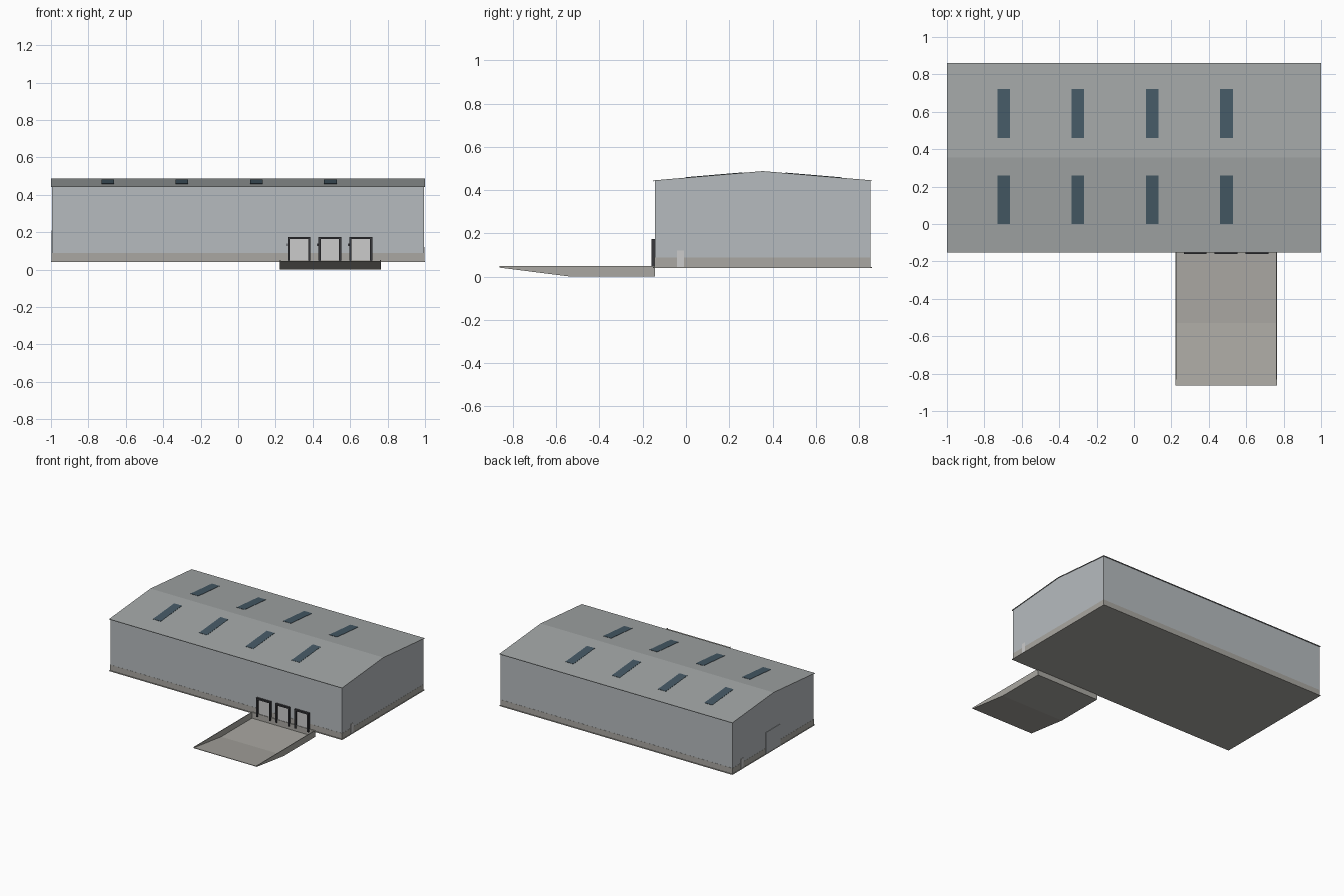
import bpy, bmesh

if "Cube" in bpy.data.objects:
    bpy.data.objects.remove(bpy.data.objects["Cube"])

def mat(name, c):
    m = bpy.data.materials.new(name)
    m.diffuse_color = (*c, 1)
    m.use_nodes = True
    m.node_tree.nodes["Principled BSDF"].inputs["Base Color"].default_value = m.diffuse_color
    return m

CLAD = mat("cladding", (0.47, 0.50, 0.52))
ROOF = mat("roof_sheet", (0.36, 0.38, 0.38))
CONC = mat("concrete", (0.40, 0.39, 0.36))
GLASS = mat("rooflight", (0.06, 0.10, 0.13))
RUBBER = mat("rubber", (0.04, 0.04, 0.045))
DOOR = mat("door_panel", (0.55, 0.57, 0.58))

def prism(name, profile, x0, x1, m):
    """Extrude a (y, z) profile along x."""
    bm = bmesh.new()
    a = [bm.verts.new((x0, y, z)) for y, z in profile]
    b = [bm.verts.new((x1, y, z)) for y, z in profile]
    bm.faces.new(a)
    bm.faces.new(b[::-1])
    n = len(a)
    for i in range(n):
        j = (i + 1) % n
        bm.faces.new((a[j], a[i], b[i], b[j]))
    bmesh.ops.recalc_face_normals(bm, faces=bm.faces)
    me = bpy.data.meshes.new(name)
    bm.to_mesh(me)
    bm.free()
    me.materials.append(m)
    ob = bpy.data.objects.new(name, me)
    bpy.context.collection.objects.link(ob)
    return ob

def box(name, x0, x1, y0, y1, z0, z1, m):
    return prism(name, [(y0, z0), (y1, z0), (y1, z1), (y0, z1)], x0, x1, m)

YF, YB, YR = -0.144, 0.852, 0.355      # front wall, back wall, ridge
FLOOR, EAVE, RIDGE = 0.045, 0.445, 0.488
OVER = 0.008

def roof_z(y):
    return RIDGE - (RIDGE - EAVE) * abs(y - YR) / (YR - YF + OVER)

# Main hall: slab, plinth, clad walls with gables
box("floor_slab", -1, 1, YF - OVER, YB + OVER, 0.041, FLOOR, CONC)
box("plinth", -0.996, 0.996, YF - 0.001, YB + 0.001, FLOOR, 0.089, CONC)
prism("walls", [(YF, 0.089), (YB, 0.089), (YB, roof_z(YB) - 0.003),
                (YR, RIDGE - 0.003), (YF, roof_z(YF) - 0.003)], -0.995, 0.995, CLAD)

# Shallow pitched roof
edge = (YF - OVER, YR, YB + OVER)
prism("roof", [(y, roof_z(y)) for y in edge] +
      [(y, roof_z(y) - 0.004) for y in edge[::-1]], -1, 1, ROOF)

# Rooflights, four on each slope
for i in range(4):
    x = -0.73 + i * 0.397
    for side, (y0, y1) in (("front", (0.0, 0.26)), ("back", (0.46, 0.722))):
        prism(f"rooflight_{side}_{i + 1}",
              [(y0, roof_z(y0) - 0.001), (y1, roof_z(y1) - 0.001),
               (y1, roof_z(y1) + 0.002), (y0, roof_z(y0) + 0.002)], x, x + 0.067, GLASS)

# End doors: one large vehicle door and two small personnel doors
box("vehicle_door", -0.998, -0.99, 0.27, 0.445, FLOOR, 0.21, CLAD)
box("right_personnel_door", 0.99, 0.998, -0.042, -0.01, FLOOR, 0.12, DOOR)
box("left_personnel_door", -0.998, -0.99, 0.72, 0.752, FLOOR, 0.12, DOOR)

# Sunken loading ramp with thin side walls
X0, X1, YE, YD = 0.221, 0.765, -0.863, -0.53
prism("ramp_floor", [(YE, 0.042), (YD, 0.0), (YF, 0.0), (YF, 0.004),
                     (YD, 0.004), (YE, 0.046)], X0, X1, CONC)
for name, x in (("ramp_wall_left", X0), ("ramp_wall_right", X1 - 0.005)):
    prism(name, [(YE, 0.042), (YD, 0.0), (YF, 0.0), (YF, 0.05), (YE, 0.05)],
          x, x + 0.005, CONC)
box("dock_wall", X0, X1, YF - 0.008, YF, 0.0, 0.05, CONC)

# Dock doors with rubber surrounds, bumpers and signal lamps
for i in range(3):
    x0 = 0.266 + i * 0.165
    x1, w, y = x0 + 0.122, 0.012, YF - 0.016
    box(f"dock_door_{i + 1}", x0 + w, x1 - w, YF - 0.004, YF, 0.05, 0.163, DOOR)
    box(f"dock_seal_left_{i + 1}", x0, x0 + w, y, YF, 0.05, 0.163, RUBBER)
    box(f"dock_seal_right_{i + 1}", x1 - w, x1, y, YF, 0.05, 0.163, RUBBER)
    box(f"dock_seal_top_{i + 1}", x0, x1, y, YF, 0.163, 0.175, RUBBER)
    for side, bx in (("left", x0), ("right", x1 - w)):
        box(f"bumper_{side}_{i + 1}", bx, bx + w, y, YF - 0.008, 0.028, 0.05, RUBBER)
    box(f"signal_lamp_{i + 1}", x0 - 0.008, x0 - 0.001, YF - 0.005, YF, 0.125, 0.14, RUBBER)
